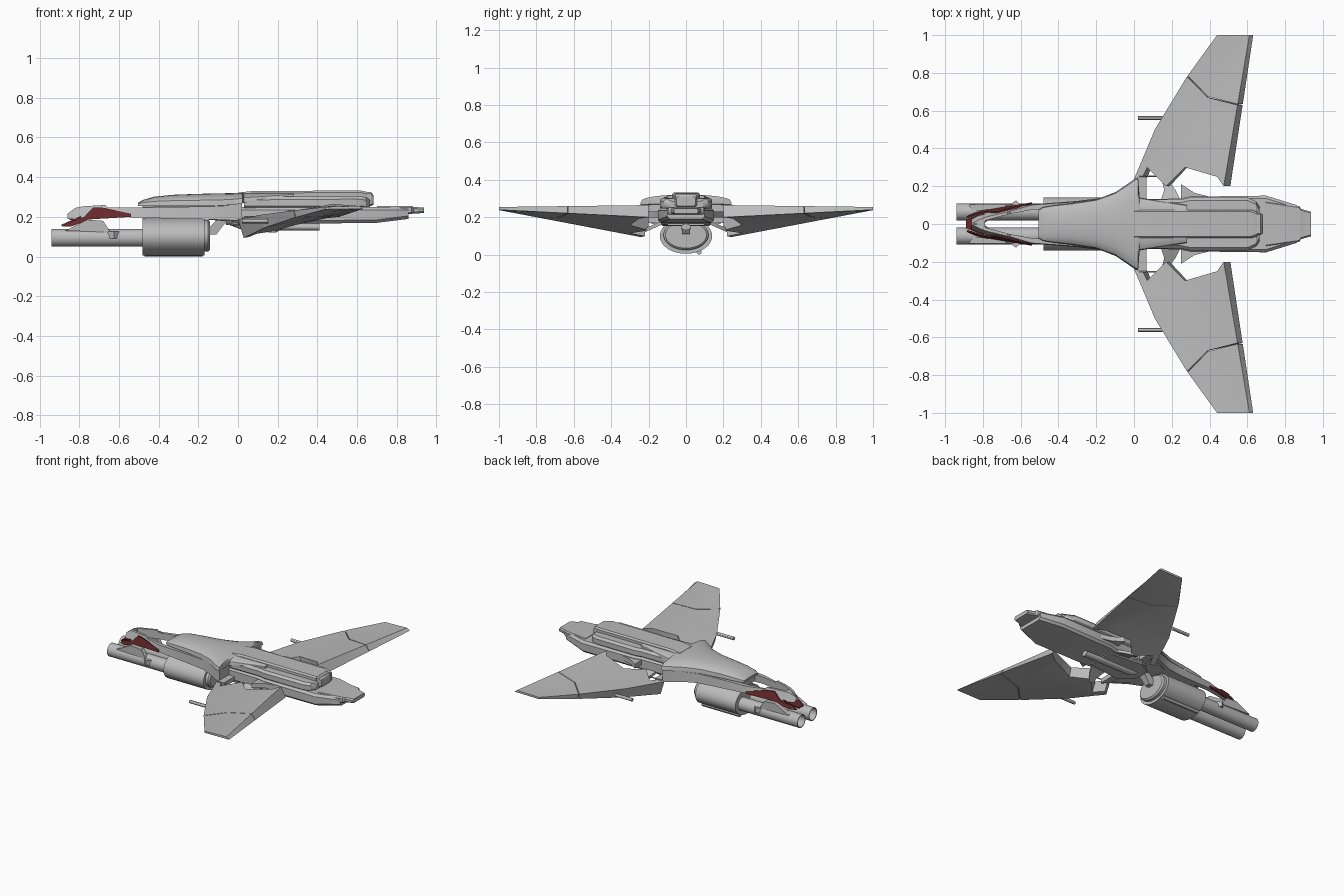
import bpy, bmesh, math


def material(name, rgb):
    m = bpy.data.materials.new(name)
    m.diffuse_color = (*rgb, 1)
    return m


GREY = material("hull grey", (0.5, 0.5, 0.5))
RED = material("dark red", (0.14, 0.022, 0.025))


def build(name, verts, faces, mat=GREY, mirror=False):
    me = bpy.data.meshes.new(name)
    me.from_pydata([tuple(v) for v in verts], [], faces)
    bm = bmesh.new()
    bm.from_mesh(me)
    bmesh.ops.recalc_face_normals(bm, faces=bm.faces[:])
    bm.to_mesh(me)
    bm.free()
    me.materials.append(mat)
    ob = bpy.data.objects.new(name, me)
    bpy.context.collection.objects.link(ob)
    if mirror:
        mod = ob.modifiers.new("mirror", 'MIRROR')
        mod.use_axis = (False, True, False)
        mod.use_mirror_merge = False
    return ob


def loft(name, rings, mat=GREY, mirror=False, caps=True):
    n = len(rings[0])
    verts = [v for r in rings for v in r]
    faces = [(i * n + k, i * n + (k + 1) % n, (i + 1) * n + (k + 1) % n, (i + 1) * n + k)
             for i in range(len(rings) - 1) for k in range(n)]
    if caps:
        faces += [tuple(range(n)), tuple(range(len(verts) - n, len(verts)))]
    return build(name, verts, faces, mat, mirror)


def slab(name, poly, top, bottom, cuts=(), mat=GREY, mirror=True):
    """Flat outline, optionally cut at given b values, mapped to two surfaces and walled."""
    bm = bmesh.new()
    bm.faces.new([bm.verts.new((a, b, 0)) for a, b in poly])
    bmesh.ops.triangulate(bm, faces=bm.faces[:])
    for c in cuts:
        bmesh.ops.bisect_plane(bm, geom=bm.verts[:] + bm.edges[:] + bm.faces[:],
                               plane_co=(0, c, 0), plane_no=(0, 1, 0))
    bmesh.ops.triangulate(bm, faces=bm.faces[:])
    bm.verts.index_update()
    n = len(bm.verts)
    verts = [top(v.co.x, v.co.y) for v in bm.verts] + [bottom(v.co.x, v.co.y) for v in bm.verts]
    faces = []
    for f in bm.faces:
        ids = [v.index for v in f.verts]
        faces += [tuple(ids), tuple(i + n for i in reversed(ids))]
    for e in bm.edges:
        if e.is_boundary:
            a, b = e.verts[0].index, e.verts[1].index
            faces.append((a, b, b + n, a + n))
    bm.free()
    return build(name, verts, faces, mat, mirror)


def plan(name, poly, z0, z1, slope=0):
    """Outline seen from above; slope lowers it outward from y = 0.12."""
    return slab(name, poly, lambda x, y: (x, y, z1 - slope * (y - 0.12)),
                lambda x, y: (x, y, z0 - slope * (y - 0.12)))


def side(name, poly, y0, y1):
    return slab(name, poly, lambda x, z: (x, y1, z), lambda x, z: (x, y0, z))


def chamfered(x, w, zb, zt, c=0.015):
    half = [(w - c, zt), (w, zt - c), (w, zb + c), (w - c, zb)]
    return [(x, y, z) for y, z in half] + [(x, -y, z) for y, z in reversed(half)]


def body(name, sections, c=0.015):
    return loft(name, [chamfered(*s, c) for s in sections])


def tube(name, stations, mirror=False, y=0, n=32, caps=True):
    """Stations along x: (x, centre z, y radius, z radius)."""
    return loft(name, [[(x, y + ry * math.cos(2 * math.pi * k / n),
                         zc + rz * math.sin(2 * math.pi * k / n)) for k in range(n)]
                       for x, zc, ry, rz in stations], GREY, mirror, caps)


def interp(pts, v):
    for (a, p), (b, q) in zip(pts, pts[1:]):
        if v <= b:
            return p + (q - p) * max(0, v - a) / (b - a)
    return pts[-1][1]


# wings: deep low leading edge at the root, thin raised tips
LEAD = [(0.2, -0.02), (0.24, 0.0), (0.32, 0.035), (0.5, 0.11), (0.78, 0.28), (1.0, 0.44)]


def wing_u(x, y):
    xl = interp(LEAD, y)
    return min(1, max(0, (x - xl) / (0.475 + (y - 0.2) * 0.17 - xl)))


def wing_top(x, y):
    t, u = (y - 0.2) / 0.8, wing_u(x, y)
    zl = 0.185 + 0.065 * t
    return x, y, zl + (0.265 - 0.01 * t - zl) * u


def wing_bottom(x, y):
    t, zl, u = (y - 0.2) / 0.8, 0.09 + 0.19 * (y - 0.22), wing_u(x, y)
    return (x + (0.035 - 0.015 * t if u > 0.97 else 0.03 * (1 - t) * (1 - u)), y,
            zl + (0.2 + 0.04 * t - zl) * u)


slab("inner_wing", [(0.0, 0.24), (0.03, 0.22), (0.07, 0.3), (0.17, 0.2), (0.27, 0.3), (0.44, 0.25),
                    (0.475, 0.2), (0.548, 0.63), (0.39, 0.67), (0.28, 0.78), (0.11, 0.5), (0.035, 0.32)],
     wing_top, wing_bottom, (0.31, 0.4, 0.5, 0.63))
slab("outer_wing", [(0.283, 0.784), (0.393, 0.674), (0.549, 0.634), (0.611, 1.0), (0.44, 1.0)],
     wing_top, wing_bottom, (0.72, 0.784, 0.9))
tube("wing_gun", [(0.02, 0.178, 0.011, 0.011), (0.15, 0.178, 0.011, 0.011)], True, 0.562, 12)

# engine drum with end cap, strap tube and twin forward barrels
tube("engine_drum", [(-0.48, 0.1, 0.14, 0.095), (-0.17, 0.1, 0.14, 0.095)], n=48)
tube("drum_cap", [(-0.18, 0.105, 0.12, 0.08), (-0.15, 0.105, 0.12, 0.08), (-0.14, 0.105, 0.11, 0.07)], n=48)
tube("drum_strap", [(-0.47, 0.015, 0.014, 0.014), (-0.18, 0.015, 0.014, 0.014)], y=0.07, n=12)
tube("barrel", [(-0.47, 0.095, 0.045, 0.045), (-0.94, 0.095, 0.045, 0.045),
                (-0.94, 0.095, 0.04, 0.04), (-0.75, 0.095, 0.04, 0.04)], True, 0.064)
loft("engine_strut", [[(x - 0.03, -w, z), (x + 0.03, -w, z), (x + 0.03, w, z), (x - 0.03, w, z)]
                      for x, w, z in [(-0.14, 0.02, 0.11), (-0.11, 0.025, 0.15), (-0.06, 0.03, 0.2)]])

# upper hood: smooth domed shell widening toward the wings
HOOD = [(-0.505, 0.075, 0.255, 0.27), (-0.48, 0.09, 0.255, 0.285), (-0.42, 0.1, 0.255, 0.302),
        (-0.33, 0.11, 0.255, 0.311), (-0.2, 0.13, 0.255, 0.316), (-0.1, 0.167, 0.256, 0.318),
        (-0.03, 0.215, 0.26, 0.32), (0.01, 0.243, 0.265, 0.321), (0.022, 0.243, 0.268, 0.321),
        (0.03, 0.14, 0.272, 0.322), (0.28, 0.1, 0.3, 0.322)]
loft("hood", [[(x, w, zb)] + [(x, w * math.cos(math.pi * k / 12),
              zb + 0.008 + (zt - zb - 0.008) * math.sin(math.pi * k / 12) ** 0.7 if 0 < k < 12 else zb + 0.008)
              for k in range(13)] + [(x, -w, zb)] for x, w, zb, zt in HOOD])

# fuselage core, rear deck and spine
body("neck_core", [(-0.48, 0.08, 0.2, 0.262), (-0.2, 0.11, 0.19, 0.262),
                   (-0.03, 0.19, 0.175, 0.265), (0.02, 0.2, 0.165, 0.27)])
body("rear_deck", [(0.0, 0.13, 0.16, 0.25), (0.25, 0.135, 0.16, 0.25), (0.3, 0.145, 0.165, 0.25),
                   (0.7, 0.15, 0.17, 0.25), (0.86, 0.1, 0.19, 0.25)])
body("tail_tip", [(0.7, 0.12, 0.215, 0.254), (0.875, 0.095, 0.215, 0.254),
                  (0.885, 0.08, 0.217, 0.25), (0.938, 0.065, 0.219, 0.247)], 0.008)
body("upper_body", [(0.03, 0.13, 0.24, 0.3), (0.25, 0.13, 0.24, 0.302), (0.3, 0.14, 0.24, 0.303),
                    (0.6, 0.14, 0.24, 0.304), (0.645, 0.12, 0.24, 0.3), (0.665, 0.09, 0.24, 0.285)])
body("spine", [(0.0, 0.075, 0.27, 0.322), (0.08, 0.075, 0.27, 0.331), (0.62, 0.075, 0.27, 0.332),
               (0.65, 0.065, 0.27, 0.326)], 0.01)
body("spine_end", [(0.63, 0.058, 0.255, 0.325), (0.67, 0.058, 0.255, 0.325),
                   (0.682, 0.05, 0.26, 0.31)], 0.008)
tube("belly_pipe", [(-0.06, 0.185, 0.022, 0.02), (0.03, 0.152, 0.024, 0.02), (0.41, 0.148, 0.024, 0.018)], n=16)
body("belly_plate", [(-0.06, 0.06, 0.16, 0.18), (0.04, 0.13, 0.152, 0.18), (0.28, 0.1, 0.155, 0.18)], 0.008)

# side rails running from the nose to the wing roots
RAIL = [(-0.86, 0.0, 0.025, 0.19, 0.215), (-0.82, 0.005, 0.045, 0.19, 0.245), (-0.78, 0.02, 0.06, 0.195, 0.253),
        (-0.67, 0.05, 0.086, 0.2, 0.26), (-0.655, 0.054, 0.089, 0.2, 0.246), (-0.54, 0.075, 0.105, 0.198, 0.247),
        (-0.3, 0.08, 0.122, 0.19, 0.25), (-0.18, 0.1, 0.137, 0.188, 0.252), (-0.09, 0.13, 0.172, 0.185, 0.254),
        (0.02, 0.15, 0.235, 0.18, 0.266)]
loft("nose_rail", [[(x, a, zb), (x, b, zb), (x, b - (0.022 if x < -0.6 else 0.004), zt), (x, a, zt)]
                   for x, a, b, zb, zt in RAIL], mirror=True)

# red cheek plates, leaning inward over the nose
CHEEK = [(-0.89, 0.022), (-0.8, 0.062), (-0.65, 0.1), (-0.54, 0.114)]


def cheek(offset):
    return lambda x, z: (x, interp(CHEEK, x) + offset - (z - 0.19) * 0.33, z)


slab("red_cheek", [(-0.885, 0.15), (-0.84, 0.152), (-0.79, 0.17), (-0.75, 0.187), (-0.54, 0.2),
                   (-0.54, 0.216), (-0.68, 0.246), (-0.73, 0.247), (-0.775, 0.2), (-0.86, 0.172)],
     cheek(0.004), cheek(-0.004), (0.17, 0.187, 0.2, 0.216), mat=RED)
slab("red_nose_plate", [(-0.89, 0.0), (-0.8, 0.0), (-0.76, 0.028), (-0.8, 0.058), (-0.89, 0.022)],
     lambda x, y: (x, y, 0.16 + (x + 0.89) * 0.45), lambda x, y: (x, y, 0.152 + (x + 0.89) * 0.45), mat=RED)
body("nose_cap", [(-0.85, 0.015, 0.185, 0.21), (-0.82, 0.028, 0.185, 0.24), (-0.79, 0.03, 0.2, 0.25)], 0.006)
side("barrel_fairing", [(-0.87, 0.13), (-0.76, 0.186), (-0.68, 0.18), (-0.64, 0.12), (-0.72, 0.125)], 0.072, 0.104)
plan("barrel_fin", [(-0.66, 0.1), (-0.625, 0.125), (-0.6, 0.1)], 0.09, 0.125)

# wing root brackets
plan("root_bracket", [(0.02, 0.12), (0.065, 0.12), (0.065, 0.25), (0.02, 0.25)], 0.17, 0.2)
plan("root_arm", [(0.14, 0.12), (0.25, 0.12), (0.22, 0.18), (0.19, 0.22), (0.15, 0.22), (0.16, 0.18)],
     0.165, 0.185, 0.45)
plan("root_fillet", [(0.25, 0.12), (0.42, 0.14), (0.32, 0.165), (0.25, 0.21)], 0.2, 0.232)
tube("root_rod", [(0.03, 0.2, 0.004, 0.004), (0.15, 0.2, 0.004, 0.004)], True, 0.253, 8)

# smooth curved surfaces, sharp panel edges
bpy.ops.object.select_all(action='SELECT')
bpy.context.view_layer.objects.active = bpy.context.selected_objects[0]
bpy.ops.object.shade_smooth_by_angle(angle=math.radians(30))
